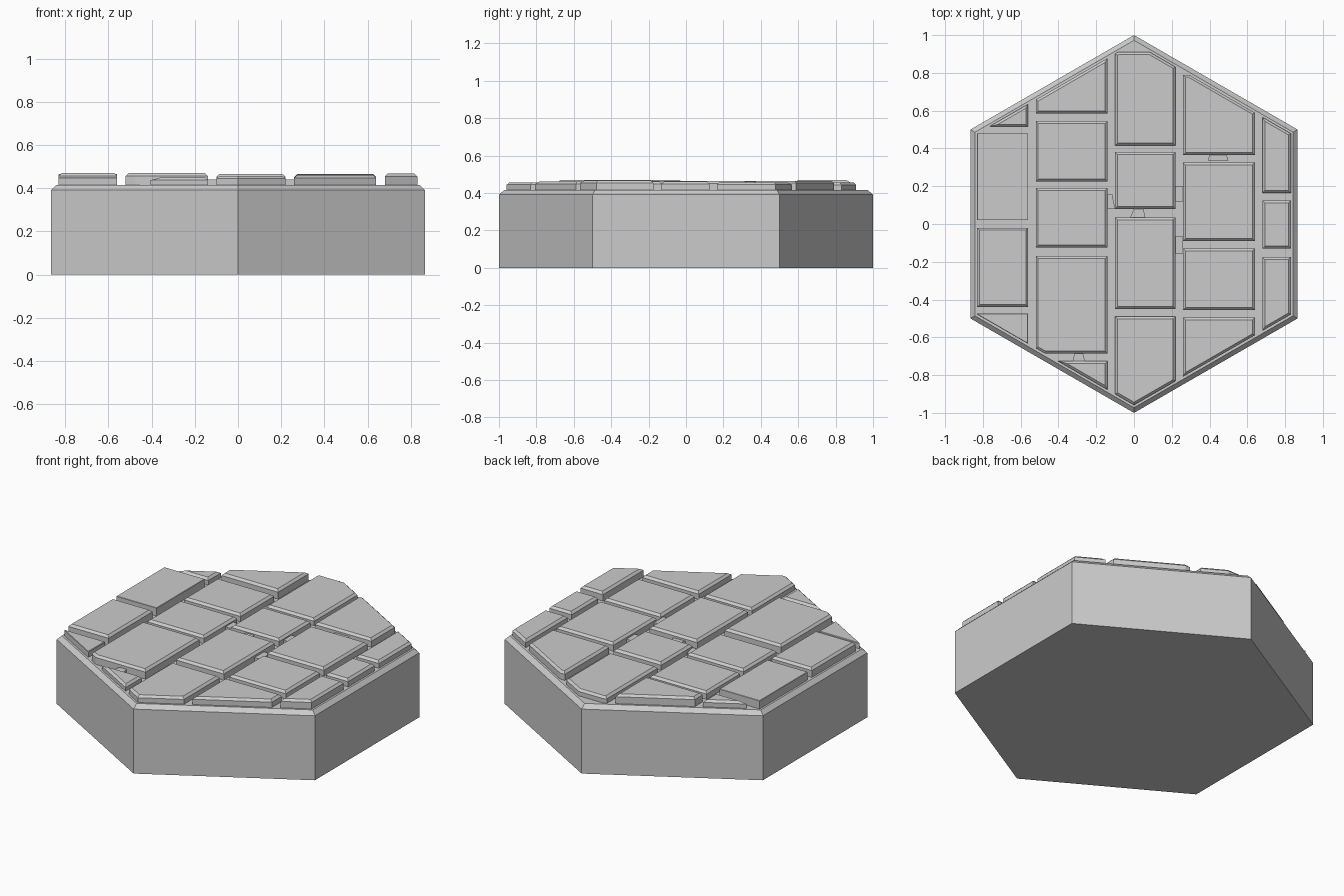
import bpy, bmesh, math
from mathutils import Vector

if "Cube" in bpy.data.objects:
    bpy.data.objects.remove(bpy.data.objects["Cube"])

BASE_TOP = 0.415
STONE_BOTTOM = 0.41


def prism(name, outline, z0, z1, chamfer, clip=None):
    """Extrude an outline, optionally trimmed to a hexagon, and chamfer its top rim."""
    bm = bmesh.new()
    bm.faces.new([bm.verts.new((x, y, z0)) for x, y in outline])
    if clip:
        for i in range(6):
            a = math.radians(60 * i)
            n = Vector((math.cos(a), math.sin(a), 0))
            bmesh.ops.bisect_plane(bm, geom=bm.verts[:] + bm.edges[:] + bm.faces[:],
                                   plane_co=n * clip, plane_no=n, clear_outer=True)
    res = bmesh.ops.extrude_face_region(bm, geom=bm.faces[:])
    top = [v for v in res["geom"] if isinstance(v, bmesh.types.BMVert)]
    bmesh.ops.translate(bm, verts=top, vec=(0, 0, z1 - z0))
    if chamfer:
        rim = [e for e in bm.edges if all(v.co.z > z1 - 1e-5 for v in e.verts)]
        bmesh.ops.bevel(bm, geom=rim, offset=chamfer, segments=1,
                        affect='EDGES', clamp_overlap=True)
    bmesh.ops.recalc_face_normals(bm, faces=bm.faces[:])
    mesh = bpy.data.meshes.new(name)
    bm.to_mesh(mesh)
    bm.free()
    obj = bpy.data.objects.new(name, mesh)
    bpy.context.collection.objects.link(obj)
    return obj


# Hexagonal base slab with chamfered upper rim
hexagon = [(math.cos(math.radians(30 + 60 * i)), math.sin(math.radians(30 + 60 * i)))
           for i in range(6)]
prism("hex_base", hexagon, 0, BASE_TOP, 0.024)

# Paving columns: x range, then (y min, y max, top height) for each stone
columns = [
    (-0.83, -0.56, [(0.515, 0.9, 0.455), (0.02, 0.48, 0.465),
                    (-0.44, -0.02, 0.47), (-0.9, -0.475, 0.45)]),
    (-0.52, -0.14, [(0.585, 1.0, 0.47), (0.225, 0.545, 0.46), (-0.125, 0.19, 0.46),
                    (-0.685, -0.17, 0.47), (-1.0, -0.725, 0.45)]),
    (-0.10, 0.22, [(0.415, 0.91, 0.455), (0.08, 0.38, 0.46),
                   (-0.45, 0.035, 0.465), (-1.0, -0.49, 0.457)]),
    (0.26, 0.64, [(0.365, 0.79, 0.465), (-0.09, 0.325, 0.463),
                  (-0.455, -0.13, 0.46), (-1.0, -0.495, 0.46)]),
    (0.68, 0.83, [(0.165, 0.7, 0.457), (-0.13, 0.125, 0.46), (-0.7, -0.175, 0.467)]),
]
for c, (x0, x1, stones) in enumerate(columns, 1):
    for s, (y0, y1, top) in enumerate(stones, 1):
        box = [(x0, y0), (x1, y0), (x1, y1), (x0, y1)]
        prism(f"paving_stone_{c}_{s}", box, STONE_BOTTOM, top, 0.013, clip=0.83)

# Small wedge-shaped chips bridging some of the joints
chips = [
    [(-0.02, 0.035), (0.06, 0.035), (0.05, 0.08), (0.0, 0.08)],
    [(-0.14, 0.08), (-0.10, 0.08), (-0.115, 0.155), (-0.14, 0.155)],
    [(0.22, 0.12), (0.26, 0.12), (0.26, 0.20), (0.22, 0.20)],
    [(0.22, -0.155), (0.26, -0.155), (0.26, -0.065), (0.22, -0.065)],
    [(0.39, 0.335), (0.50, 0.335), (0.49, 0.365), (0.40, 0.365)],
    [(-0.325, -0.725), (-0.26, -0.725), (-0.27, -0.685), (-0.315, -0.685)],
]
for i, outline in enumerate(chips, 1):
    prism(f"joint_chip_{i}", outline, STONE_BOTTOM, 0.44, 0)
